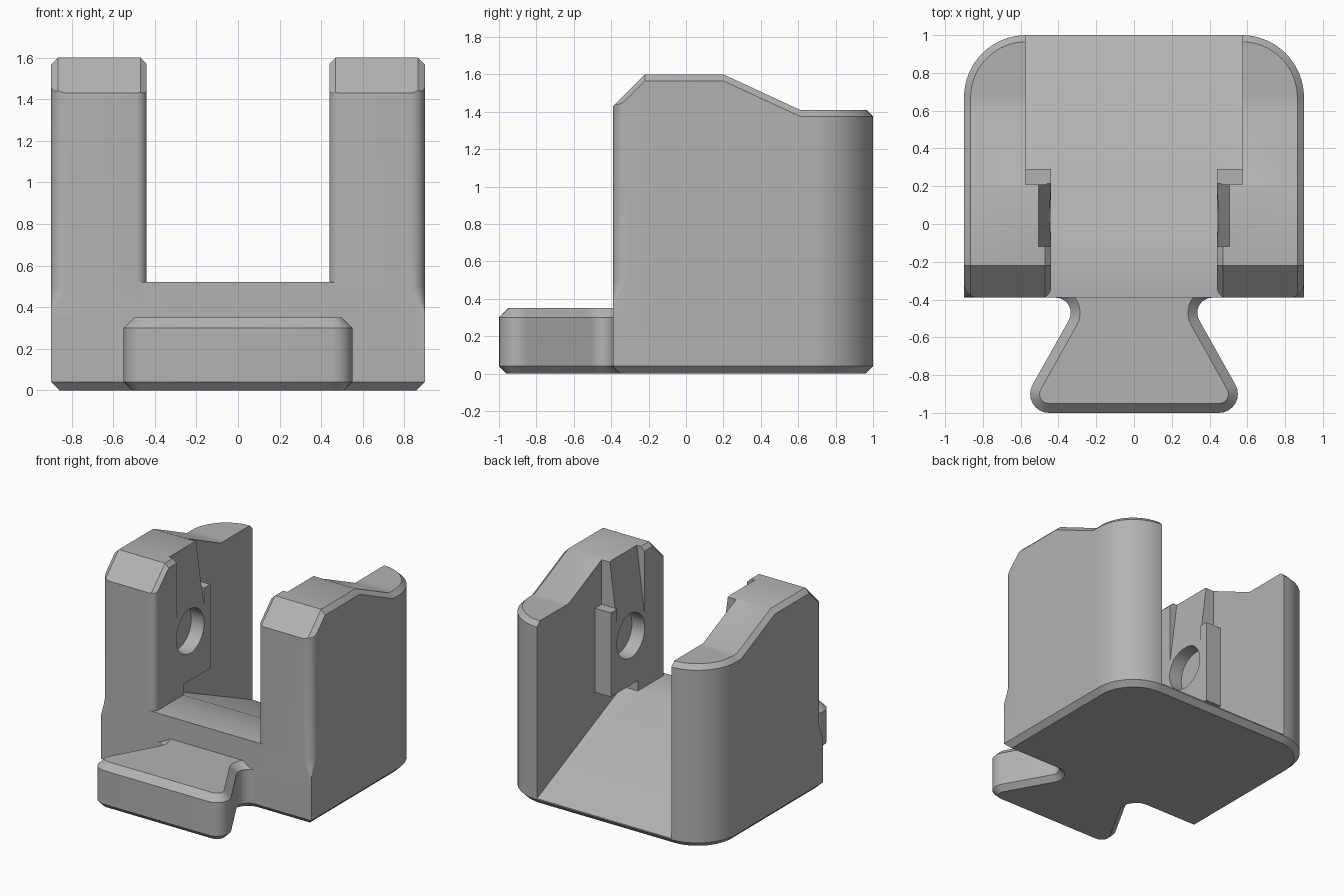
import bpy, bmesh, math

cube = bpy.data.objects.get("Cube")
if cube:
    bpy.data.objects.remove(cube, do_unlink=True)

grey = bpy.data.materials.new("plain grey")
grey.use_nodes = True
GREY = (0.45, 0.45, 0.45, 1)
grey.diffuse_color = GREY
grey.node_tree.nodes["Principled BSDF"].inputs["Base Color"].default_value = GREY


def loft(name, rings, strip_top=False):
    """Skin a stack of rings; strip_top caps the last ring with cross strips."""
    bm = bmesh.new()
    rows = [[bm.verts.new(p) for p in ring] for ring in rings]
    n = len(rows[0])
    for a, b in zip(rows, rows[1:]):
        for i in range(n):
            j = (i + 1) % n
            bm.faces.new((a[i], a[j], b[j], b[i]))
    bm.faces.new(rows[0])
    top = rows[-1]
    if strip_top:
        for i in range(n // 2 - 1):
            bm.faces.new((top[i], top[i + 1], top[n - 2 - i], top[n - 1 - i]))
    else:
        bm.faces.new(top)
    bmesh.ops.recalc_face_normals(bm, faces=bm.faces)
    mesh = bpy.data.meshes.new(name)
    bm.to_mesh(mesh)
    bm.free()
    mesh.materials.append(grey)
    obj = bpy.data.objects.new(name, mesh)
    bpy.context.collection.objects.link(obj)
    return obj


def prism_x(name, x0, x1, profile):
    return loft(name, [[(x, y, z) for y, z in profile] for x in (x0, x1)])


def combine(target, other, operation):
    mod = target.modifiers.new(other.name, 'BOOLEAN')
    mod.operation, mod.object, mod.solver = operation, other, 'EXACT'
    bpy.context.view_layer.objects.active = target
    bpy.ops.object.modifier_apply(modifier=mod.name)
    bpy.data.objects.remove(other, do_unlink=True)


def arc(cx, cy, r, a0, a1, n=10):
    angles = [math.radians(a0 + (a1 - a0) * i / n) for i in range(n + 1)]
    return [(cx + r * math.cos(a), cy + r * math.sin(a)) for a in angles]


def mirrored(half):
    return half + [(-x, y) for x, y in reversed(half)]


# Body: rounded back corners, top following the side outline
FRONT, CHAMFER = -0.39, 0.035
TOP = [(-0.6, 1.22), (-0.22, 1.6), (0.2, 1.6), (0.61, 1.41), (1.1, 1.41)]


def height(y):
    for (ya, za), (yb, zb) in zip(TOP, TOP[1:]):
        if y <= yb:
            return za + (zb - za) * (y - ya) / (yb - ya)


def footprint(d, front):
    side = [(0.9 - d, y) for y in (front, -0.22, 0.2, 0.61)]
    return mirrored(side + arc(0.57, 0.67, 0.33 - d, 0, 90, 16))


body = loft("clip_body", [
    [(x, y, 0) for x, y in footprint(0.04, FRONT + 0.04)],
    [(x, y, 0.04) for x, y in footprint(0, FRONT)],
    [(x, y, height(y) - CHAMFER) for x, y in footprint(0, FRONT)],
    [(x, y, height(y)) for x, y in footprint(CHAMFER, FRONT)],
], strip_top=True)

# Channel: narrow slot, then wide slot leaving a retaining block on each wall
combine(body, prism_x("narrow_slot", -0.44, 0.44, [
    (-0.6, 0.52), (-0.04, 0.52), (1.1, 0.004), (1.1, 2), (-0.6, 2)]), 'DIFFERENCE')
combine(body, prism_x("wide_slot", -0.575, 0.575, [
    (-0.04, 0.52), (1.1, 0.004), (1.1, 2), (0.21, 2), (0.21, 1.25),
    (0.29, 1.25), (0.29, 0.6), (-0.04, 0.6)]), 'DIFFERENCE')


def corner_cutter(cx, side, r, levels):
    """Rounds a vertical front edge; levels are (z, radius scale)."""
    rings = []
    for z, s in levels:
        q, e = r * s, 0.02
        pts = [(-e, -e), (q, -e)] + arc(q, q, q, 270, 180, 8) + [(-e, q)]
        rings.append([(cx + side * x, FRONT + y, z) for x, y in pts])
    return loft("edge_cutter", rings)


for s in (1, -1):
    # Lead-in ramp and blind axle hole
    ramp = [(0.4, 1.1), (0.44, 1.1), (0.513, 1.66), (0.4, 1.66)]
    combine(body, loft("ramp", [[(s * x, y, z) for x, z in ramp]
                                for y in (-0.12, 0.215)]), 'DIFFERENCE')
    hole = arc(0.045, 0.98, 0.17, 0, 348.75, 31)
    combine(body, prism_x("axle_hole", s * 0.3, s * 0.55, hole), 'DIFFERENCE')
    # Chamfer on the inner top edge
    bevel = [(0.4, -0.07), (0.5, 0.03), (0.4, 0.03)]
    combine(body, loft("top_bevel", [[(s * x, y, height(y) + z) for x, z in bevel]
                                     for y in (-0.5, -0.22, -0.11)]), 'DIFFERENCE')
    # Rounded front edges, the outer one running out above the base
    combine(body, corner_cutter(s * 0.9, -s, 0.075, [
        (0.37, 0.03), (0.42, 0.4), (0.46, 0.75), (0.5, 1), (1.8, 1)]), 'DIFFERENCE')
    combine(body, corner_cutter(s * 0.44, s, 0.05, [(0.52, 1), (1.8, 1)]), 'DIFFERENCE')


# Dovetail tongue with chamfered top and bottom
def tongue(d):
    neck = arc(0.415, -0.47, 0.08 + d, 90, 210, 10)
    tip = arc(0.45, -0.9, 0.1 - d, 30, -90, 8)
    return mirrored([(0.415, -0.2)] + neck + tip)


levels = [(0, 0.04), (0.04, 0), (0.3, 0), (0.35, 0.05)]
combine(body, loft("tongue", [[(x, y, z) for x, y in tongue(d)]
                              for z, d in levels]), 'UNION')

bpy.ops.object.select_all(action='DESELECT')
body.select_set(True)
bpy.context.view_layer.objects.active = body
bpy.ops.object.shade_smooth_by_angle(angle=math.radians(25))
